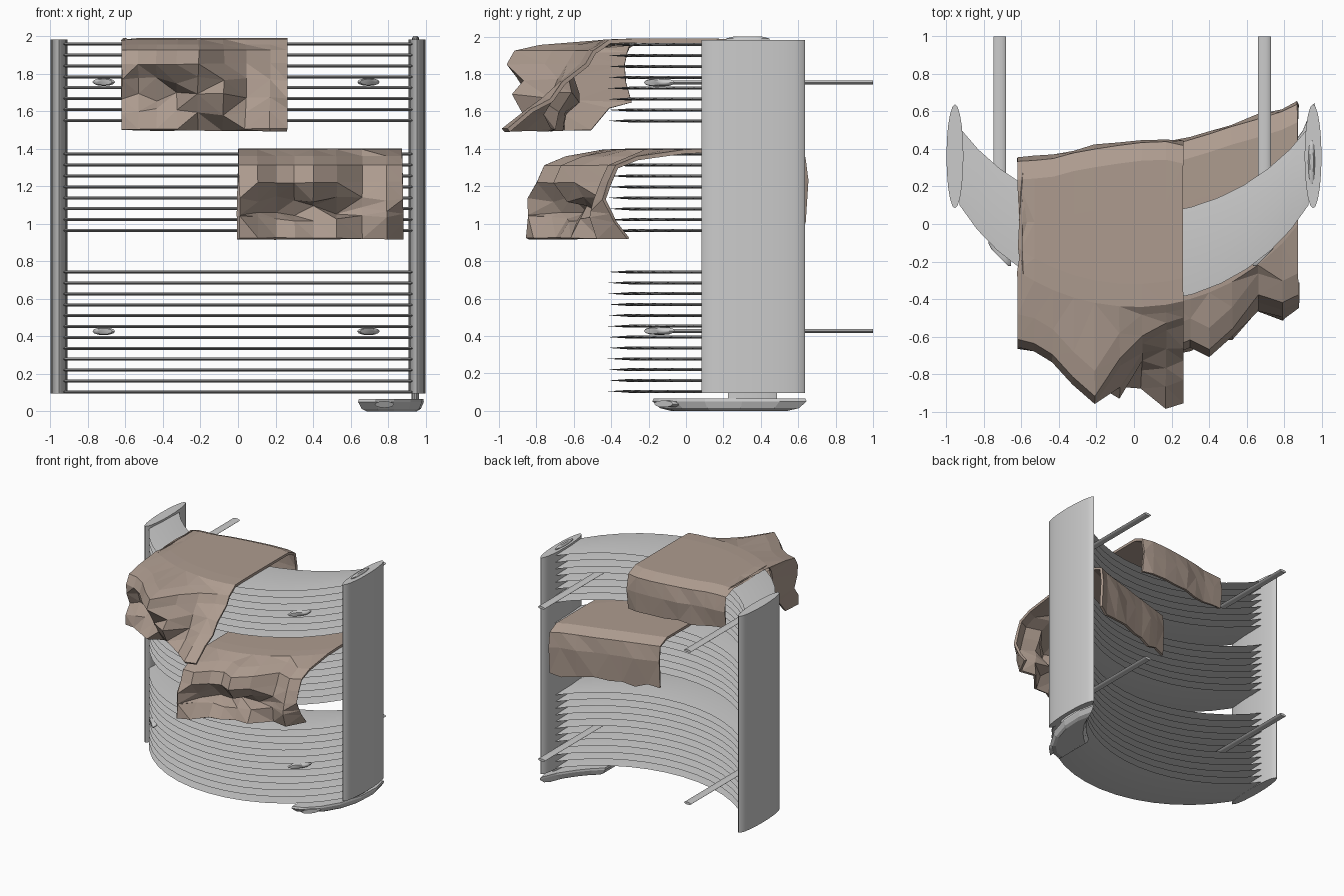
import bpy, math, random
from mathutils import Vector

if "Cube" in bpy.data.objects:
    bpy.data.objects.remove(bpy.data.objects["Cube"])

random.seed(4)


def make(name, verts, faces, smooth=None, mat=None):
    me = bpy.data.meshes.new(name)
    me.from_pydata([tuple(v) for v in verts], [], faces)
    me.update()
    ob = bpy.data.objects.new(name, me)
    bpy.context.collection.objects.link(ob)
    bpy.context.view_layer.objects.active = ob
    for o in bpy.context.selected_objects:
        o.select_set(False)
    ob.select_set(True)
    bpy.ops.object.mode_set(mode='EDIT')
    bpy.ops.mesh.select_all(action='SELECT')
    bpy.ops.mesh.normals_make_consistent(inside=False)
    bpy.ops.object.mode_set(mode='OBJECT')
    if smooth:
        bpy.ops.object.shade_smooth_by_angle(angle=math.radians(smooth))
    if mat:
        me.materials.append(mat)
    return ob


def loft(name, rings, smooth=None):
    """Closed rings joined in order, capped at both ends."""
    n = len(rings[0])
    faces = [(r * n + i, r * n + (i + 1) % n, (r + 1) * n + (i + 1) % n, (r + 1) * n + i)
             for r in range(len(rings) - 1) for i in range(n)]
    faces += [tuple(range(n)), tuple((len(rings) - 1) * n + i for i in range(n))]
    return make(name, [p for r in rings for p in r], faces, smooth)


def oval(cx, cy, a, b, n):
    return [(cx + a * math.cos(math.tau * i / n), cy + b * math.sin(math.tau * i / n))
            for i in range(n)]


def at_z(pts, z):
    return [(x, y, z) for x, y in pts]


# Side posts: upright lens-shaped columns
for side, label in ((-1, "left"), (1, "right")):
    plan = oval(side * 0.954, 0.36, 0.045, 0.277, 20)
    loft(label + "_post", [at_z(plan, 0.095), at_z(plan, 1.982)], 35)

# End cap and lower neck on the right post
cap = oval(0.946, 0.33, 0.018, 0.12, 14)
loft("post_cap", [at_z(cap, 1.97), at_z(cap, 1.99),
                  at_z(oval(0.946, 0.33, 0.01, 0.08, 14), 2.0)], 40)
loft("heater_neck", [at_z(oval(0.945, 0.355, 0.02, 0.135, 14), z) for z in (0.06, 0.1)], 40)


# Curved rungs: thin, wide bands swept between two arcs
def arc_pair(u):
    pts = []
    for radius, centre, half in ((1.09, 0.67, 0.93), (1.165, 1.215, 0.93)):
        t = u * math.asin(half / radius)
        pts.append(Vector((radius * math.sin(t), centre - radius * math.cos(t), 0)))
    return pts


section = [(0, 0), (0.25, 0.008), (0.75, 0.008), (1, 0), (0.75, -0.008), (0.25, -0.008)]


def rung(name, z):
    rings = []
    for i in range(15):
        front, back = arc_pair(i / 7 - 1)
        rings.append([front.lerp(back, t) + Vector((0, 0, z + h)) for t, h in section])
    loft(name, rings, 25)


for group, count, low, high in (("lower", 12, 0.104, 0.742),
                                ("middle", 8, 0.963, 1.372),
                                ("upper", 8, 1.55, 1.957)):
    for k in range(count):
        rung(f"{group}_rung_{k + 1}", low + (high - low) * k / (count - 1))

# Wall brackets: flat rod to the wall and a slanted head following the rungs
for side in (-1, 1):
    for z in (0.427, 1.755):
        cx = side * 0.705 - 0.01
        rod = oval(cx, z, 0.034, 0.011, 10)
        loft("wall_bracket_rod", [[(x, y, h) for x, h in rod] for y in (-0.1, 1.0)], 40)
        rings = []
        for y, s in ((-0.18, 0.75), (-0.165, 1), (-0.12, 1)):
            head = oval(cx, z, 0.06 * s, 0.021 * s, 12)
            rings.append([(x, y + side * (x - cx), h) for x, h in head])
        loft("wall_bracket_head", rings, 40)

# Heater control under the right post
plan = [(0.64, -0.18), (0.73, -0.15), (0.83, -0.05), (0.92, 0.1), (0.98, 0.3), (0.99, 0.5),
        (0.96, 0.645), (0.9, 0.5), (0.8, 0.36), (0.72, 0.27), (0.64, 0.2)]


def shrunk(s):
    return [(0.83 + (x - 0.83) * s, 0.23 + (y - 0.23) * s) for x, y in plan]


loft("heater_control", [at_z(shrunk(s), z) for s, z in
                        ((0.76, 0.0), (0.9, 0.014), (1.0, 0.05), (0.98, 0.066))])
knob = oval(0.78, 0.037, 0.05, 0.018, 12)
loft("control_knob", [[(x, y + (x - 0.78) * 1.0, h) for x, h in knob] for y in (-0.12, -0.04)], 40)

# Draped towels
towel_mat = bpy.data.materials.new("towel_cloth")
towel_mat.diffuse_color = (0.42, 0.33, 0.275, 1)
towel_mat.use_nodes = True
towel_mat.node_tree.nodes["Principled BSDF"].inputs["Base Color"].default_value = towel_mat.diffuse_color


def towel(name, columns, top, bottom, back_bottom, lip_z, shoulder):
    """Each column: x, front lip y, recess y, bottom y, back y."""
    wob = lambda s: random.uniform(-s, s)
    verts = []
    for x, lip, mid, bot, back in columns:
        sy, sz = shoulder
        rung_front = 0.67 - math.sqrt(1.188 - x * x)
        shoulder_y = min(lip + sy, rung_front - 0.06)
        up, dn = (lip + mid) / 2, (mid + bot) / 2
        path = [(back - 0.03, back_bottom + abs(wob(0.05))),
                (back - 0.015 + wob(0.01), top - 0.17),
                (back - 0.03, top - 0.05),
                (back - 0.12, top - 0.012),
                (back - 0.35, top - 0.012),
                (rung_front + 0.1, top - 0.012),
                (rung_front - 0.02, top - 0.016),
                (shoulder_y, sz),
                (min(lip + 0.05, shoulder_y - 0.01), (sz + lip_z) / 2 + 0.02),
                (lip + 0.012, lip_z),
                (up + wob(0.03), lip_z - 0.08 + wob(0.02)),
                (mid, (lip_z + bottom) / 2 + wob(0.03)),
                (dn + wob(0.03), bottom + 0.1 + wob(0.02)),
                (bot + 0.012, bottom)]
        verts += [(x, y, z) for y, z in path]
    n = len(verts) // len(columns)
    faces = [(c * n + r, c * n + r + 1, (c + 1) * n + r + 1, (c + 1) * n + r)
             for c in range(len(columns) - 1) for r in range(n - 1)]
    ob = make(name, verts, faces, None, towel_mat)
    sol = ob.modifiers.new("cloth_thickness", 'SOLIDIFY')
    sol.thickness = 0.022
    sol.offset = 0
    tri = ob.modifiers.new("facets", 'TRIANGULATE')
    tri.quad_method = 'SHORTEST_DIAGONAL'


# First upper column is the edge folded back towards the rungs
towel("upper_towel", [
    (-0.595, -0.34, -0.29, -0.52, 0.35), (-0.612, -0.66, -0.60, -0.67, 0.36),
    (-0.53, -0.68, -0.58, -0.68, 0.36),
    (-0.43, -0.74, -0.58, -0.74, 0.37), (-0.32, -0.86, -0.62, -0.80, 0.40),
    (-0.21, -0.96, -0.84, -0.72, 0.42), (-0.08, -0.76, -0.92, -0.74, 0.44),
    (0.04, -0.64, -0.72, -0.88, 0.455), (0.17, -0.57, -0.76, -0.99, 0.46),
    (0.262, -0.54, -0.72, -0.96, 0.44)],
    1.99, 1.50, 1.64, 1.85, (0.18, 1.945))

towel("lower_towel", [
    (0.002, -0.80, -0.84, -0.86, 0.38), (0.10, -0.80, -0.66, -0.82, 0.41),
    (0.20, -0.70, -0.52, -0.70, 0.44), (0.30, -0.66, -0.50, -0.68, 0.47),
    (0.40, -0.71, -0.52, -0.62, 0.50), (0.52, -0.60, -0.44, -0.62, 0.54),
    (0.66, -0.42, -0.44, -0.46, 0.58), (0.79, -0.46, -0.50, -0.48, 0.62),
    (0.873, -0.42, -0.40, -0.32, 0.66)],
    1.402, 0.92, 0.97, 1.22, (0.16, 1.35))
